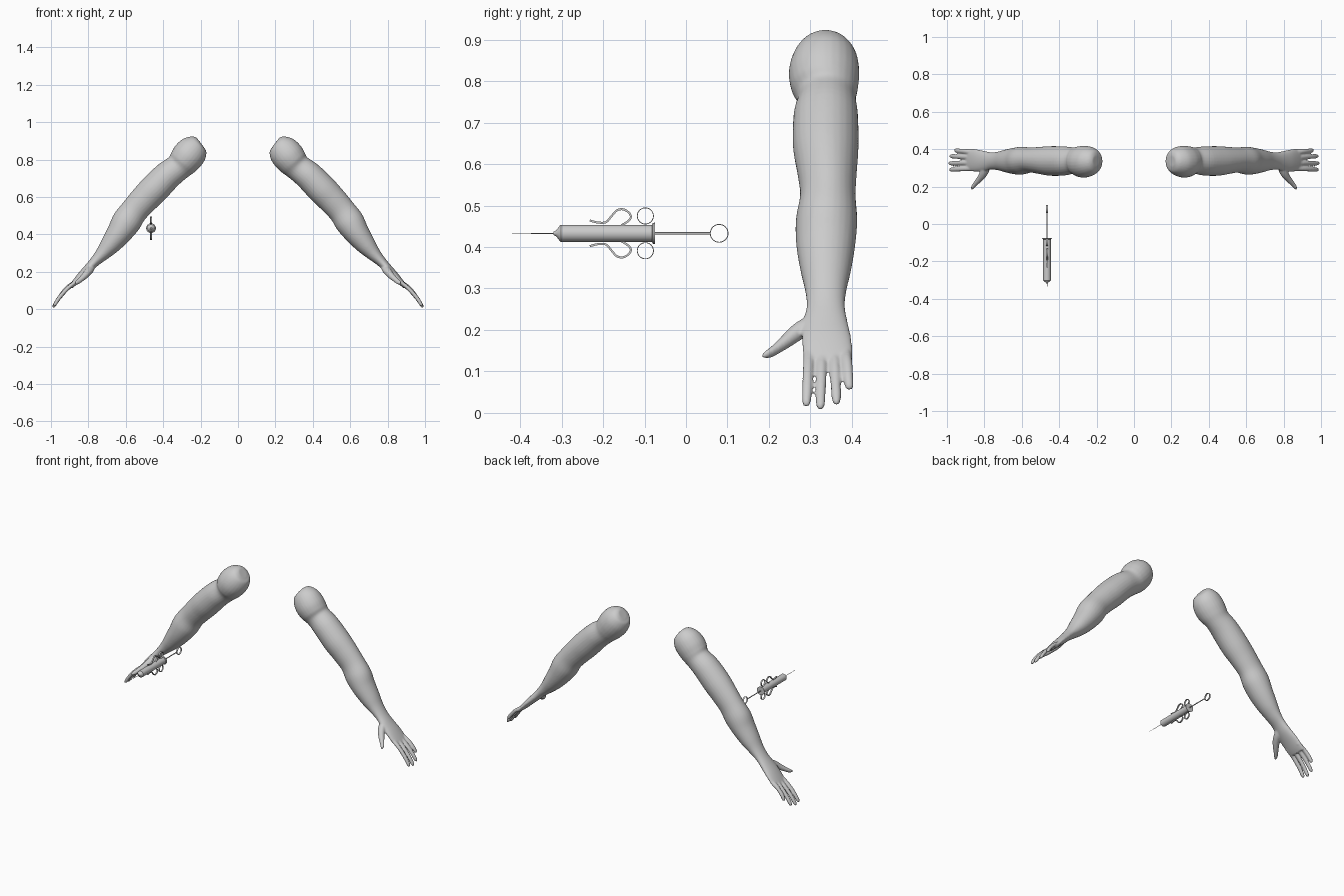
import bpy, bmesh, math
from mathutils import Vector

if "Cube" in bpy.data.objects:
    bpy.data.objects.remove(bpy.data.objects["Cube"])

grey = bpy.data.materials.new("plain grey")
grey.diffuse_color = (0.6, 0.6, 0.6, 1)
grey.use_nodes = True
grey.node_tree.nodes["Principled BSDF"].inputs["Base Color"].default_value = grey.diffuse_color


def finish(name, bm, angle=50):
    bmesh.ops.recalc_face_normals(bm, faces=bm.faces)
    me = bpy.data.meshes.new(name)
    bm.to_mesh(me)
    bm.free()
    ob = bpy.data.objects.new(name, me)
    bpy.context.collection.objects.link(ob)
    me.materials.append(grey)
    bpy.ops.object.select_all(action='DESELECT')
    ob.select_set(True)
    bpy.context.view_layer.objects.active = ob
    bpy.ops.object.shade_smooth_by_angle(angle=math.radians(angle))
    return ob


def loft(bm, rings, close=False):
    """Skin a row of rings; cap the ends or join them into a loop."""
    vs = [[bm.verts.new(p) for p in r] for r in rings]
    n = len(vs[0])
    for a, b in zip(vs, vs[1:] + vs[:1] if close else vs[1:]):
        for i in range(n):
            bm.faces.new((a[i], a[(i + 1) % n], b[(i + 1) % n], b[i]))
    if not close:
        bm.faces.new(vs[0])
        bm.faces.new(vs[-1])


def spline(points, steps=5):
    """Catmull-Rom smoothing through tuples of any length."""
    ps = [Vector(p) for p in points]
    ps = [ps[0]] + ps + [ps[-1]]
    out = []
    for a, b, c, d in zip(ps, ps[1:], ps[2:], ps[3:]):
        for k in range(steps):
            t = k / steps
            out.append(0.5 * (2 * b + (c - a) * t + (2 * a - 5 * b + 4 * c - d) * t * t
                              + (3 * b - a - 3 * c + d) * t ** 3))
    return out + [ps[-1]]


def ellipse_rings(sections, n=28):
    """Sections: x, z, half thickness, y centre, half width."""
    s = spline(sections)
    rings = []
    for i, q in enumerate(s):
        a, b = s[max(i - 2, 0)], s[min(i + 2, len(s) - 1)]
        d = Vector((b[0] - a[0], b[1] - a[1])).normalized()
        rings.append([(q[0] - d.y * q[2] * math.cos(t), q[3] + q[4] * math.sin(t),
                       q[1] + d.x * q[2] * math.cos(t))
                      for t in (2 * math.pi * k / n for k in range(n))])
    return rings


# Arms: shoulder to knuckles
bm = bmesh.new()
loft(bm, ellipse_rings([
    (.202, .892, .030, .337, .030), (.211, .884, .057, .336, .057),
    (.235, .857, .080, .335, .077), (.265, .822, .087, .333, .085),
    (.293, .787, .082, .334, .081), (.322, .757, .073, .339, .071),
    (.377, .714, .077, .337, .078), (.448, .642, .080, .337, .079),
    (.505, .583, .077, .340, .072), (.556, .525, .074, .342, .067),
    (.598, .465, .078, .339, .074), (.637, .405, .067, .337, .071),
    (.683, .345, .054, .337, .061), (.724, .297, .039, .337, .050),
    (.763, .257, .028, .337, .046), (.800, .218, .024, .336, .054),
    (.840, .178, .020, .339, .060), (.875, .140, .015, .342, .060),
    (.895, .118, .010, .345, .055)]))

# Fingers: base y, tip x, tip z, tip y
for y0, x1, z1, y1 in [(.297, .985, .016, .290), (.328, .989, .009, .324),
                       (.357, .983, .020, .363), (.385, .958, .056, .394)]:
    x0, z0 = .862, .150
    pts = []
    for t, r in [(0, .013), (.35, .013), (.7, .0125), (.93, .011), (1, .005)]:
        bow = .008 * math.sin(math.pi * t)
        pts.append((x0 + (x1 - x0) * t + bow, z0 + (z1 - z0) * t + bow,
                    r * .85, y0 + (y1 - y0) * t, r))
    loft(bm, ellipse_rings(pts, 14))

# Thumb with its fleshy base
loft(bm, ellipse_rings([
    (.775, .238, .018, .325, .020), (.795, .208, .022, .288, .032),
    (.820, .178, .018, .250, .024), (.845, .155, .014, .220, .017),
    (.863, .141, .012, .198, .013), (.870, .136, .005, .188, .006)], 14))

arms = finish("arms", bm, 180)
m = arms.modifiers.new("blend", 'REMESH')
m.mode = 'VOXEL'
m.voxel_size = .0045
m.use_smooth_shade = True
m = arms.modifiers.new("soften", 'SMOOTH')
m.factor, m.iterations = .5, 5
arms.modifiers.new("pair", 'MIRROR')

# Syringe, lying along y
SX, SZ = -.465, .433


def lathe(name, profile, n=24):
    bm = bmesh.new()
    loft(bm, [[(SX + r * math.cos(2 * math.pi * k / n), y,
                SZ + r * math.sin(2 * math.pi * k / n)) for k in range(n)]
              for y, r in profile])
    return finish(name, bm, 35)


def band(name, path, w, t, close=False):
    """Flat strip of width w (in x) and thickness t along a (y, z) path."""
    bm = bmesh.new()
    rings = []
    for i, p in enumerate(path):
        if close:
            a, b = path[i - 1], path[(i + 1) % len(path)]
        else:
            a, b = path[max(i - 1, 0)], path[min(i + 1, len(path) - 1)]
        d = (Vector(b) - Vector(a)).normalized()
        rings.append([(SX + sx * w / 2, p[0] - d.y * st * t / 2, p[1] + d.x * st * t / 2)
                      for sx, st in ((-1, -1), (1, -1), (1, 1), (-1, 1))])
    loft(bm, rings, close)
    return finish(name, bm)


def ring(name, y, z, r):
    band(name, [(y + r * math.cos(2 * math.pi * k / 32), z + r * math.sin(2 * math.pi * k / 32))
                for k in range(32)], .009, .002, True)


lathe("needle", [(-.42, .0008), (-.31, .0013)], 8)
lathe("barrel", [(-.319, .004), (-.313, .007), (-.304, .019), (-.302, .0205), (-.082, .0205),
                 (-.080, .025), (-.075, .026), (-.0745, .026)])
lathe("plunger_rod", [(-.08, .0028), (.059, .0028)], 12)
ring("thumb_ring", .080, SZ, .0215)

# Finger rings and curled grips above and below the barrel
for side, label in ((1, "upper"), (-1, "lower")):
    ring(label + "_finger_ring", -.098, SZ + side * .042, .0195)
    path = [(-.232, .031), (-.212, .026), (-.193, .027), (-.180, .041), (-.167, .055),
            (-.152, .058), (-.138, .050), (-.133, .039), (-.140, .029), (-.156, .019)]
    band(label + "_grip", [(p[0], SZ + side * p[1]) for p in spline(path, 4)], .008, .005)
